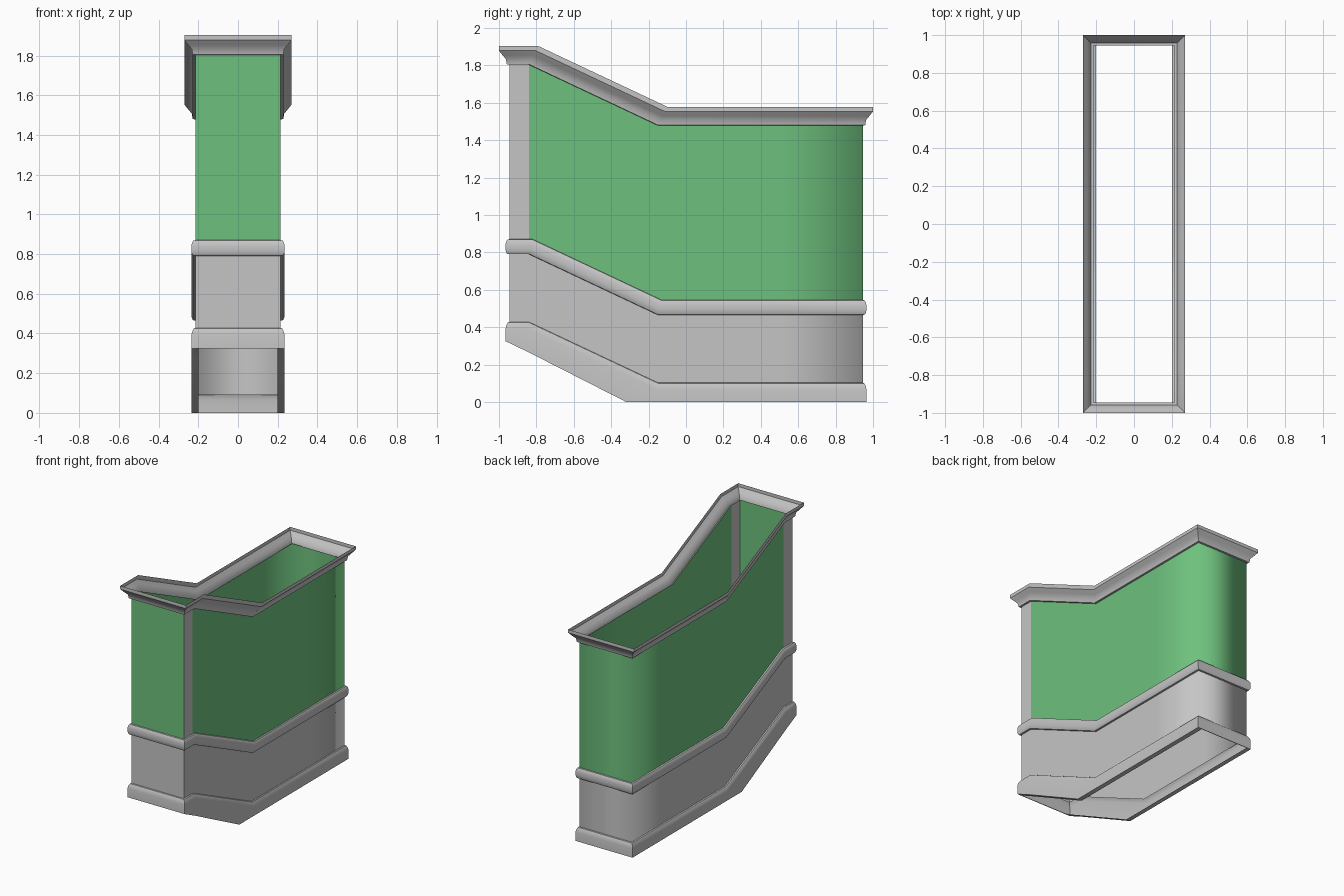
import bpy
import bmesh
import math

old = bpy.data.objects.get("Cube")
if old:
    bpy.data.objects.remove(old, do_unlink=True)

HALF_X, HALF_Y = 0.215, 0.945   # wall half sizes
POST, BEND = -0.84, -0.15       # start and end of the sloping run
RISE = 0.325                    # how much higher the front end is


def material(name, rgb):
    m = bpy.data.materials.new(name)
    m.use_nodes = True
    m.diffuse_color = (*rgb, 1)
    m.node_tree.nodes["Principled BSDF"].inputs["Base Color"].default_value = (*rgb, 1)
    return m


grey = material("light_grey", (0.56, 0.56, 0.56))
green = material("panel_green", (0.155, 0.53, 0.205))


def rise(y):
    return RISE * min(1, max(0, (BEND - y) / (BEND - POST)))


def ring(name, base, profile, stations, mats, lean=0, drop=None, round_back=False, rule=None):
    """Sweep an (offset, height) profile round the stepped rectangular plan."""
    bm = bmesh.new()
    loops = []
    for row, (off, h) in enumerate(profile):
        side = []
        for y in stations:
            z = base + h + rise(y)
            if drop and h == 0:
                z -= drop.get(y, 0)
            if abs(y) == HALF_Y:
                y += math.copysign(off, y)
            elif y in (POST, BEND):
                y += lean * h
            side.append((y, z))
        x = HALF_X + off
        pts = [(x, y, z) for y, z in side] + [(-x, y, z) for y, z in reversed(side)]
        loops.append([bm.verts.new(p) for p in pts])
    for low, high in zip(loops, loops[1:]):
        n = len(low)
        for i in range(n):
            j = (i + 1) % n
            f = bm.faces.new((low[i], low[j], high[j], high[i]))
            f.smooth = True
            if rule:
                f.material_index = rule(f.calc_center_median())
    bm.normal_update()
    # Keep mitres crisp, except for softly shaded back corners
    for e in bm.edges:
        if len(e.link_faces) == 2 and e.calc_face_angle() > math.radians(35):
            e.smooth = round_back and e.verts[0].co.y > 0
    me = bpy.data.meshes.new(name)
    bm.to_mesh(me)
    bm.free()
    for m in mats:
        me.materials.append(m)
    ob = bpy.data.objects.new(name, me)
    bpy.context.collection.objects.link(ob)
    return ob


plan = [-HALF_Y, POST, BEND, 0.5, HALF_Y]

# Lower plain wall
ring("lower_wall", 0.09, [(0, 0), (0, 0.39)], plan, [grey], round_back=True)

# Green upper panels with grey posts on the two sides at the front
ring("upper_panels", 0.48, [(0, 0), (0, 1.01)], plan, [green, grey], round_back=True,
     rule=lambda c: int(-HALF_Y + 0.01 < c.y < POST))

# Base skirting, deeper along the sloping run
foot = -0.32
ring("base_skirting", 0, [(-0.015, 0), (0.02, 0), (0.02, 0.065), (0.016, 0.085), (0.008, 0.1), (0, 0.103)],
     [-HALF_Y, POST, foot, BEND, HALF_Y], [grey],
     drop={POST: 0.06, foot: rise(foot)})

# Rounded middle rail
ring("middle_rail", 0.465,
     [(0, 0), (0.012, 0.002), (0.018, 0.015), (0.02, 0.03), (0.02, 0.05), (0.017, 0.067), (0.01, 0.078), (0, 0.08)],
     [-HALF_Y, POST, BEND, HALF_Y], [grey], lean=0.25)

# Flared top cornice, open like a trough
ring("top_cornice", 1.478,
     [(0, 0), (0.013, 0.002), (0.018, 0.03), (0.035, 0.05), (0.055, 0.075), (0.055, 0.1)],
     [-HALF_Y, POST, BEND, HALF_Y], [grey], lean=0.5)
